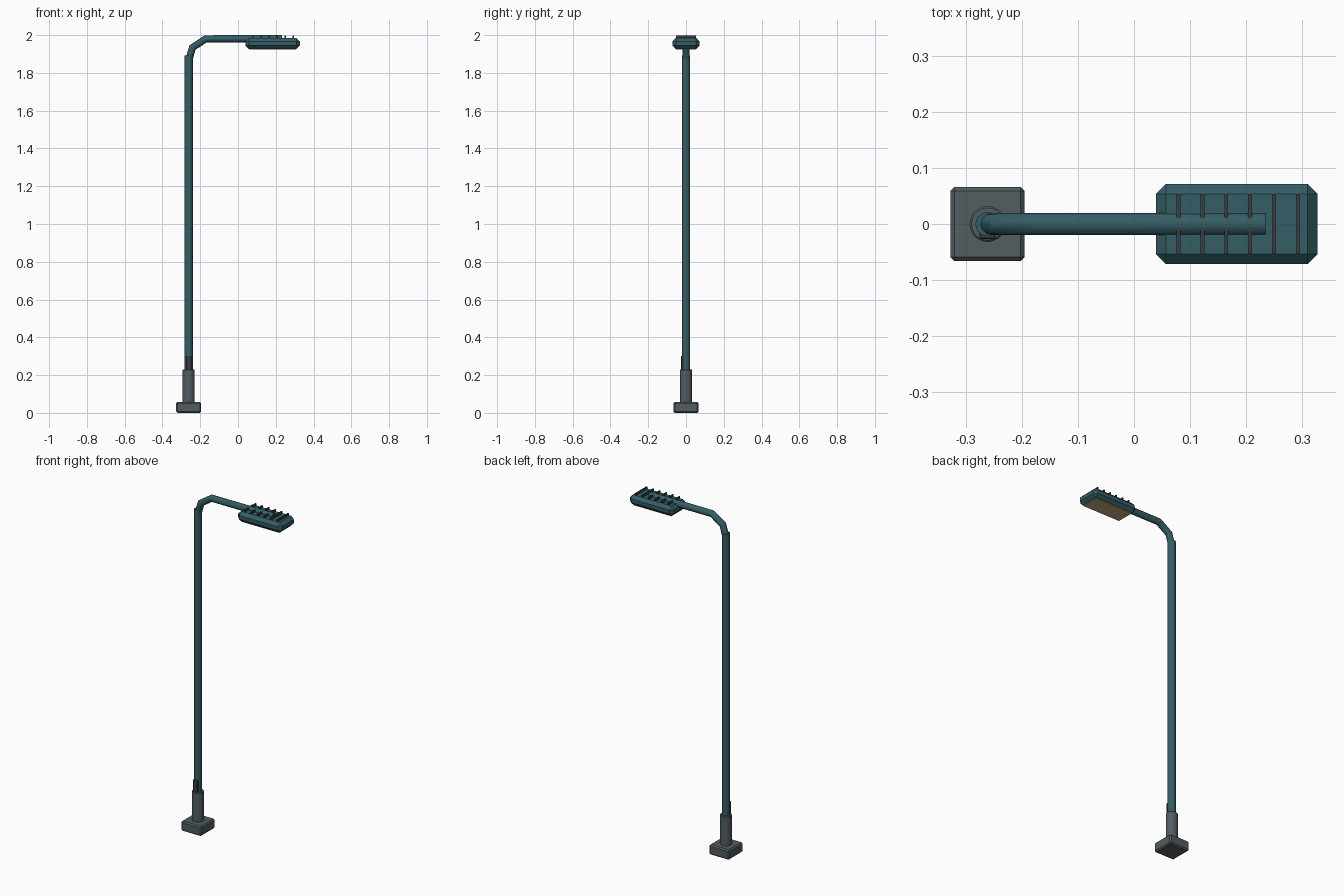
import bpy
from math import radians

if "Cube" in bpy.data.objects:
    bpy.data.objects.remove(bpy.data.objects["Cube"])

POLE_X = -0.261


def material(name, rgb):
    m = bpy.data.materials.new(name)
    m.diffuse_color = (*rgb, 1)
    m.use_nodes = True
    m.node_tree.nodes["Principled BSDF"].inputs["Base Color"].default_value = m.diffuse_color
    return m


TEAL = material("teal_paint", (0.035, 0.11, 0.13))
STEEL = material("dark_steel", (0.085, 0.11, 0.12))
TRIM = material("dark_trim", (0.04, 0.05, 0.055))
GLASS = material("warm_lens", (0.55, 0.42, 0.22))


def finish(name, mat, bevel=0.0, smooth=False):
    o = bpy.context.object
    o.name = name
    o.data.materials.append(mat)
    if bevel:
        b = o.modifiers.new("bevel", 'BEVEL')
        b.width = bevel
        b.segments = 1
        b.limit_method = 'ANGLE'
        b.angle_limit = radians(40)
    if smooth:
        bpy.ops.object.shade_smooth_by_angle(angle=radians(30))
    return o


def box(name, lo, hi, mat, bevel=0.0):
    bpy.ops.mesh.primitive_cube_add(size=1, location=[(a + b) / 2 for a, b in zip(lo, hi)])
    bpy.context.object.scale = [b - a for a, b in zip(lo, hi)]
    bpy.ops.object.transform_apply(location=False, rotation=False, scale=True)
    return finish(name, mat, bevel)


def cylinder(name, r, z0, z1, mat, bevel=0.0):
    bpy.ops.mesh.primitive_cylinder_add(vertices=20, radius=r, depth=z1 - z0,
                                        location=(POLE_X, 0, (z0 + z1) / 2))
    return finish(name, mat, bevel, smooth=True)


# Base plate, sleeve, pole and service hatch
box("base_block", (POLE_X - 0.066, -0.066, 0), (POLE_X + 0.066, 0.066, 0.058), STEEL, 0.007)
cylinder("base_sleeve", 0.032, 0.05, 0.23, STEEL, 0.003)
cylinder("pole", 0.0215, 0.05, 1.892, TEAL)
box("service_hatch", (POLE_X - 0.014, -0.027, 0.16), (POLE_X + 0.014, -0.012, 0.302), TRIM, 0.002)

# Bent arm swept along a short path
path = [(-0.259, 1.872), (-0.241, 1.934), (-0.171, 1.9805), (0.234, 1.9805)]
curve = bpy.data.curves.new("arm", 'CURVE')
curve.dimensions = '3D'
curve.bevel_depth = 0.0195
curve.bevel_resolution = 4
curve.use_fill_caps = True
spline = curve.splines.new('POLY')
spline.points.add(len(path) - 1)
for p, (x, z) in zip(spline.points, path):
    p.co = (x, 0, z, 1)
arm = bpy.data.objects.new("arm", curve)
bpy.context.collection.objects.link(arm)
bpy.ops.object.select_all(action='DESELECT')
arm.select_set(True)
bpy.context.view_layer.objects.active = arm
bpy.ops.object.convert(target='MESH')
finish("arm", TEAL, smooth=True)

# Lamp head with its lens
box("lamp_housing", (0.039, -0.0715, 1.927), (0.327, 0.0715, 1.985), TEAL, 0.018)
box("lamp_lens", (0.06, -0.052, 1.923), (0.306, 0.052, 1.935), GLASS)

# Cooling fins across the lamp top
for i in range(6):
    x = 0.079 + i * 0.0427
    box(f"cooling_fin_{i + 1}", (x - 0.0035, -0.0535, 1.975), (x + 0.0035, 0.0535, 1.997), TRIM)
